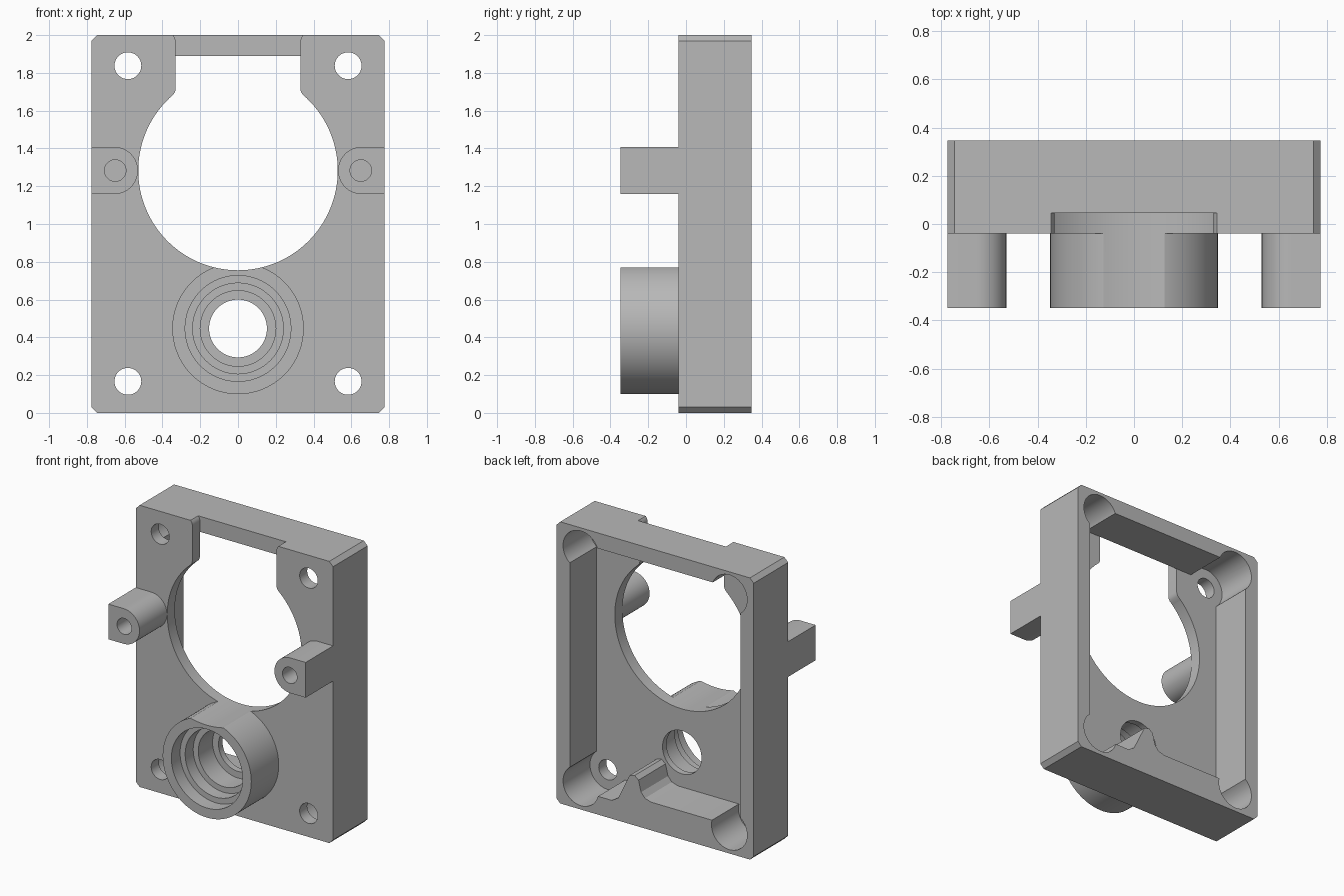
import bpy, bmesh, math

cube = bpy.data.objects.get("Cube")
if cube:
    bpy.data.objects.remove(cube, do_unlink=True)

FRONT, FLOOR, BACK, NOSE = -0.04, 0.045, 0.347, -0.348

grey = bpy.data.materials.new("plain_grey")
grey.use_nodes = True
colour = (0.48, 0.48, 0.48, 1)
grey.diffuse_color = colour
grey.node_tree.nodes["Principled BSDF"].inputs["Base Color"].default_value = colour


def prism(name, points, y0, y1):
    """Extrude an x-z outline from y0 to y1."""
    bm = bmesh.new()
    face = bm.faces.new([bm.verts.new((x, y0, z)) for x, z in points])
    new = bmesh.ops.extrude_face_region(bm, geom=[face])["geom"]
    bmesh.ops.translate(bm, vec=(0, y1 - y0, 0),
                        verts=[v for v in new if isinstance(v, bmesh.types.BMVert)])
    bmesh.ops.recalc_face_normals(bm, faces=bm.faces)
    mesh = bpy.data.meshes.new(name)
    bm.to_mesh(mesh)
    bm.free()
    mesh.materials.append(grey)
    obj = bpy.data.objects.new(name, mesh)
    bpy.context.collection.objects.link(obj)
    return obj


def arc(cx, cz, r, start=0, end=360, n=72):
    count = n if end - start == 360 else n + 1
    angles = [math.radians(start + (end - start) * i / n) for i in range(count)]
    return [(cx + r * math.cos(a), cz + r * math.sin(a)) for a in angles]


def combine(target, tool, operation):
    """Apply a boolean and discard the tool."""
    tool.hide_render = True
    mod = target.modifiers.new(operation, 'BOOLEAN')
    mod.operation, mod.solver, mod.object = operation, 'EXACT', tool
    bpy.context.view_layer.objects.active = target
    bpy.ops.object.modifier_apply(modifier=mod.name)
    bpy.data.objects.remove(tool, do_unlink=True)


def cut(points, y0, y1):
    combine(housing, prism("cutter", points, y0, y1), 'DIFFERENCE')


def mirrored(half):
    return half + [(-x, z) for x, z in reversed(half)]


# Chamfered plate
w, c = 0.775, 0.03
housing = prism("housing", mirrored([(w - c, 0), (w, c), (w, 2 - c), (w - c, 2)]), FRONT, BACK)

# Bearing boss
combine(housing, prism("boss", arc(0, 0.447, 0.348, n=96), NOSE, FRONT + 0.02), 'UNION')

# Side lugs with rounded inner ends
for side in (-1, 1):
    outline = [(w, 1.158)] + arc(0.655, 1.283, 0.125, 90, 270, 32)[::-1] + [(w, 1.408)]
    outline = [(side * x, z) for x, z in outline]
    combine(housing, prism("lug", outline, NOSE, FRONT + 0.02), 'UNION')

# Rear cavity with a hump on its lower wall
cavity = [(0.67, 1.89), (-0.67, 1.89), (-0.67, 0.2), (0.03, 0.2), (0.08, 0.215),
          (0.11, 0.25), (0.13, 0.33), (0.16, 0.355), (0.2, 0.345), (0.29, 0.16),
          (0.34, 0.13), (0.67, 0.13)]
cut(cavity, FLOOR, 0.5)

# Corner counterbores and screw holes
for x in (-0.583, 0.583):
    for z in (0.167, 1.838):
        cut(arc(x, z, 0.14, n=48), FLOOR, 0.5)
        cut(arc(x, z, 0.071, n=40), -0.2, 0.2)

# Round opening and the slot above it
cut(arc(0, 1.283, 0.528, n=128), -0.6, 0.2)
slot = [(0.3, 1.55), (0.365, 1.665), (0.345, 1.68), (0.333, 1.7), (0.33, 1.72),
        (0.33, 1.97), (0.335, 1.988), (0.345, 2.0), (0.345, 2.1)]
cut(mirrored(slot), -0.2, FLOOR)

# Stepped bore through the boss
for radius, depth in ((0.28, -0.25), (0.24, -0.16), (0.2, 0.0), (0.153, 0.2)):
    cut(arc(0, 0.447, radius), -0.6, depth)

# Blind holes in the lugs
for x in (-0.65, 0.65):
    cut(arc(x, 1.283, 0.057, n=36), -0.6, -0.1)

bpy.ops.object.select_all(action='DESELECT')
housing.select_set(True)
bpy.context.view_layer.objects.active = housing
bpy.ops.object.shade_smooth_by_angle(angle=math.radians(25))
